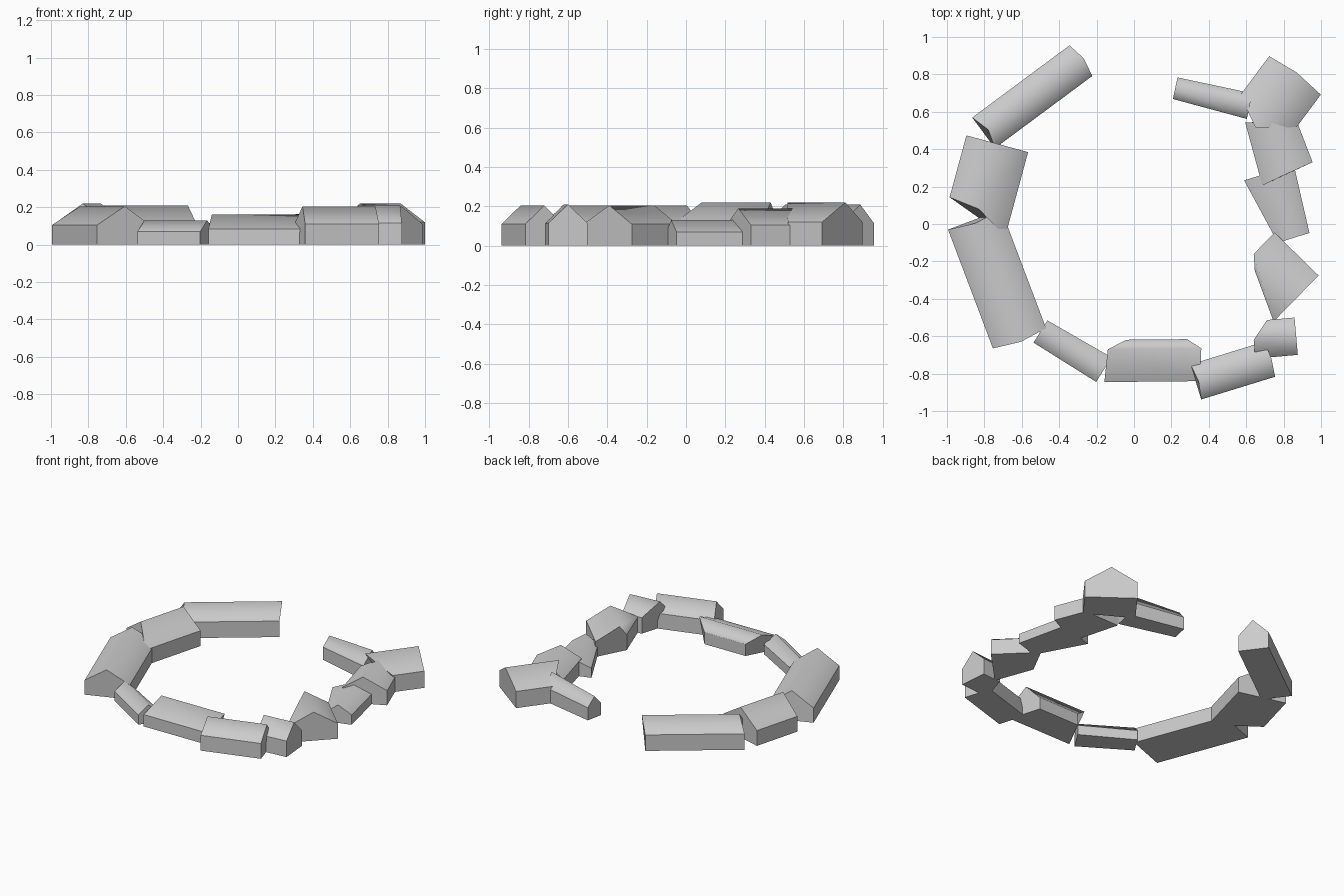
import bpy
import bmesh
from mathutils import Vector

# Remove the default object only
default = bpy.data.objects.get("Cube")
if default:
    bpy.data.objects.remove(default, do_unlink=True)

# Single plain grey for all buildings
grey = bpy.data.materials.new("plain_grey")
grey.use_nodes = True
tone = (0.6, 0.6, 0.6, 1)
grey.diffuse_color = tone
grey.node_tree.nodes["Principled BSDF"].inputs["Base Color"].default_value = tone


def pair(value):
    """One number serves both ends of the house."""
    return value if isinstance(value, tuple) else (value, value)


def house(name, ridge_start, ridge_end, left, right, eave, top,
          start_shift=0, end_shift=0):
    """Gabled house along a ridge line. left and right are the distances from
    ridge to wall, the shifts slide the (left, right) corners of each end
    along the ridge direction."""
    ends = [Vector((*ridge_start, 0)), Vector((*ridge_end, 0))]
    along = (ends[1] - ends[0]).normalized()
    side = Vector((-along.y, along.x, 0))
    up = Vector((0, 0, 1))
    left, right, eave, top = map(pair, (left, right, eave, top))
    shifts = pair(start_shift), pair(end_shift)

    # Five-sided gable section at either end
    bm = bmesh.new()
    sections = []
    for i, end in enumerate(ends):
        a = end + side * left[i] + along * shifts[i][0]
        b = end - side * right[i] + along * shifts[i][1]
        points = (a, a + up * eave[i], end + up * top[i], b + up * eave[i], b)
        sections.append([bm.verts.new(p) for p in points])

    # Walls, roof slopes and floor bridge the two gables
    first, last = sections
    bm.faces.new(first)
    bm.faces.new(last[::-1])
    for i in range(len(first)):
        j = (i + 1) % len(first)
        bm.faces.new((first[i], last[i], last[j], first[j]))
    bmesh.ops.recalc_face_normals(bm, faces=bm.faces)

    # The ridge is soft, every other edge is crisp
    for face in bm.faces:
        face.smooth = True
    for edge in bm.edges:
        edge.smooth = set(edge.verts) == {first[2], last[2]}

    mesh = bpy.data.meshes.new(name)
    bm.to_mesh(mesh)
    bm.free()
    mesh.materials.append(grey)
    obj = bpy.data.objects.new(name, mesh)
    bpy.context.collection.objects.link(obj)
    return obj


# Western arc, from the back round to the front
house("back_right_longhouse", (-.78, .505), (-.268, .885),
      left=.102, right=.102, eave=.115, top=.21,
      start_shift=-.03, end_shift=-.02)
house("right_wide_house", (-.83, .08), (-.735, .43),
      left=.167, right=.175, eave=.11, top=.22,
      start_shift=(.02, -.105))
house("right_large_house", (-.845, .005), (-.605, -.63),
      left=.152, right=.152, eave=.105, top=.205,
      start_shift=-.02, end_shift=-.02)

# Front row
house("front_low_house", (-.5, -.575), (-.165, -.785),
      left=(.07, .085), right=.07, eave=.07, top=.13)
house("front_lean_to_house", (-.14, -.67), (.36, -.665),
      left=.05, right=.175, eave=.085, top=.16,
      start_shift=(.1, -.02), end_shift=(-.075, -.01))
house("front_left_house", (.345, -.84), (.735, -.72),
      left=.098, right=.098, eave=.11, top=.205,
      start_shift=-.015, end_shift=-.01)
house("front_corner_cottage", (.64, -.62), (.867, -.6),
      left=.1, right=.1, eave=.115, top=.21,
      start_shift=(.08, 0))

# Eastern arc, from the front round to the back
house("left_tapered_house", (.64, -.16), (.875, -.39),
      left=.16, right=(.06, .184), eave=.11, top=.205,
      start_shift=(0, .067))
house("left_low_house", (.85, -.075), (.74, .28),
      left=(.085, .158), right=(.092, .12), eave=.07, top=.13)
house("left_middle_house", (.81, .265), (.735, .54),
      left=.135, right=(.157, .133), eave=.105, top=.19,
      start_shift=(-.024, .025), end_shift=(.04, -.026))
house("back_left_large_house", (.65, .515), (.87, .81),
      left=.17, right=.174, eave=.12, top=.22,
      start_shift=(.09, .133), end_shift=-.018)
house("back_left_annex", (.22, .725), (.62, .64),
      left=.06, right=(.058, .08), eave=(.09, .1), top=(.155, .19))
